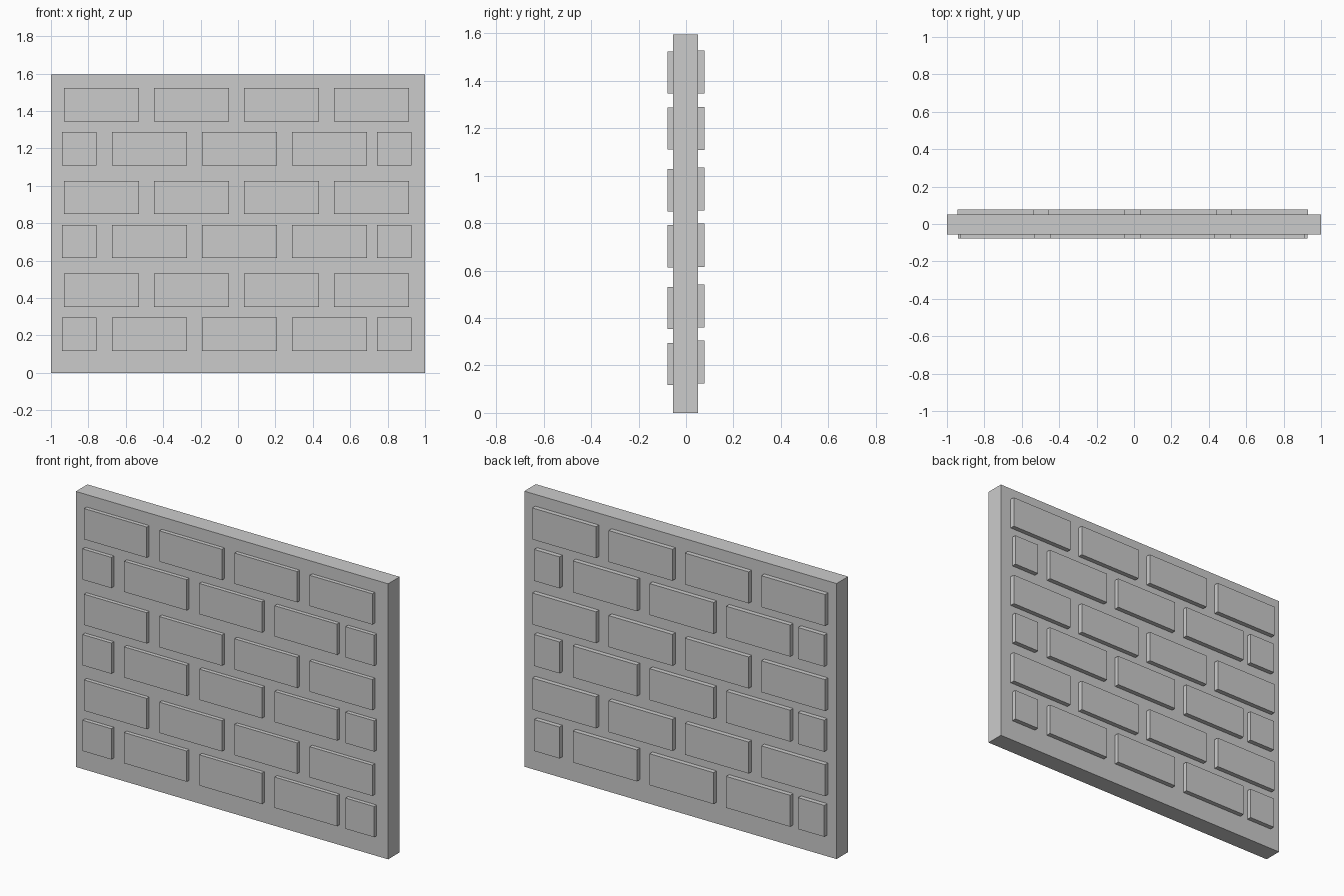
import bpy
import bmesh
from mathutils import Matrix, Vector

if "Cube" in bpy.data.objects:
    bpy.data.objects.remove(bpy.data.objects["Cube"])


def add_box(bm, lo, hi):
    lo, hi = Vector(lo), Vector(hi)
    size = hi - lo
    m = Matrix.Translation((lo + hi) / 2) @ Matrix.Diagonal((*size, 1))
    bmesh.ops.create_cube(bm, size=1, matrix=m)


def finish(name, bm):
    mesh = bpy.data.meshes.new(name)
    bm.to_mesh(mesh)
    bm.free()
    obj = bpy.data.objects.new(name, mesh)
    bpy.context.collection.objects.link(obj)


def brick_face(name, y0, y1, z0, pitch, height, even, odd):
    """Six staggered courses, alternating two row layouts from the bottom up."""
    bm = bmesh.new()
    for pair in range(3):
        for spans, z in ((even, z0[0]), (odd, z0[1])):
            z += pair * pitch
            for x0, x1 in spans:
                add_box(bm, (x0, y0, z), (x1, y1, z + height))
    finish(name, bm)


def run(start, step, width, count):
    return [(start + i * step, start + i * step + width) for i in range(count)]


# Core slab
bm = bmesh.new()
add_box(bm, (-1, -0.055, 0), (1, 0.051, 1.595))
finish("wall_slab", bm)

# Front bricks: courses with half bricks at the ends, then full courses
brick_face("front_bricks", -0.078, -0.045, (0.117, 0.353), 0.496, 0.178,
           [(-0.941, -0.757)] + run(-0.674, 0.4815, 0.4, 3) + [(0.743, 0.927)],
           run(-0.931, 0.4815, 0.401, 4))

# Back bricks: slightly larger, same bond
brick_face("back_bricks", 0.041, 0.078, (0.123, 0.36), 0.4925, 0.182,
           [(-0.94, -0.772)] + run(-0.722, 0.491, 0.41, 3) + [(0.756, 0.918)],
           run(-0.945, 0.489, 0.408, 4))
